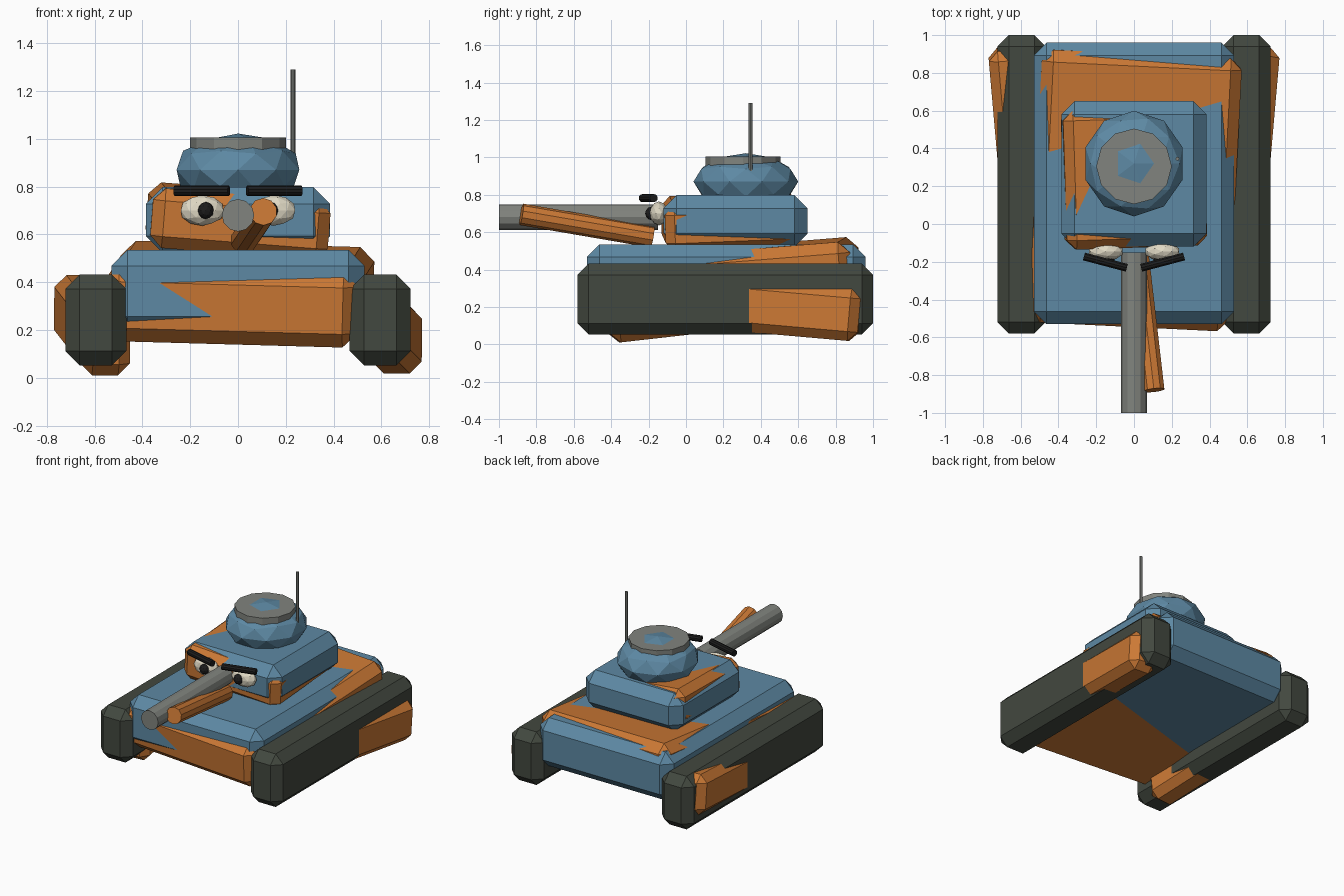
import bpy, bmesh, math
from mathutils import Vector, Matrix, Euler

if "Cube" in bpy.data.objects:
    bpy.data.objects.remove(bpy.data.objects["Cube"])

def material(name, rgb):
    m = bpy.data.materials.new(name)
    m.diffuse_color = (*rgb, 1)
    m.use_nodes = True
    m.node_tree.nodes["Principled BSDF"].inputs["Base Color"].default_value = m.diffuse_color
    return m

BLUE = material("blue", (0.11, 0.25, 0.37))
ORANGE = material("orange", (0.60, 0.19, 0.035))
TRACK = material("track_dark", (0.055, 0.065, 0.05))
STEEL = material("steel", (0.22, 0.23, 0.21))
BLACK = material("black", (0.012, 0.012, 0.012))
CREAM = material("cream", (0.75, 0.70, 0.56))

def finish(name, bm, matrix, mat):
    mesh = bpy.data.meshes.new(name)
    bm.to_mesh(mesh)
    bm.free()
    mesh.materials.append(mat)
    ob = bpy.data.objects.new(name, mesh)
    ob.matrix_world = matrix
    bpy.context.collection.objects.link(ob)
    return ob

def block(name, center, size, chamfer, mat, rot=(0, 0, 0)):
    """Chamfered box; rot in degrees."""
    bm = bmesh.new()
    bmesh.ops.create_cube(bm, size=1)
    bmesh.ops.scale(bm, vec=size, verts=bm.verts)
    bmesh.ops.bevel(bm, geom=bm.edges[:], offset=chamfer, segments=1,
                    profile=0.5, affect='EDGES')
    e = Euler([math.radians(a) for a in rot])
    return finish(name, bm, Matrix.LocRotScale(Vector(center), e, None), mat)

def rod(name, a, b, radius, mat, sides=12):
    """Capped cylinder from a to b."""
    a, b = Vector(a), Vector(b)
    bm = bmesh.new()
    bmesh.ops.create_cone(bm, cap_ends=True, segments=sides, radius1=radius,
                          radius2=radius, depth=(b - a).length)
    q = (b - a).to_track_quat('Z', 'Y')
    return finish(name, bm, Matrix.LocRotScale((a + b) / 2, q, None), mat)

def ball(name, center, radii, mat):
    bm = bmesh.new()
    bmesh.ops.create_icosphere(bm, subdivisions=2, radius=1)
    bmesh.ops.scale(bm, vec=radii, verts=bm.verts)
    return finish(name, bm, Matrix.Translation(center), mat)

# Main body
block("hull", (0, 0.215, 0.362), (1.06, 1.49, 0.346), 0.067, BLUE)
block("turret", (0, 0.265, 0.66), (0.77, 0.77, 0.275), 0.07, BLUE)
ball("cupola", (0, 0.32, 0.87), (0.27, 0.28, 0.152), BLUE)
rod("hatch", (0, 0.305, 0.953), (0, 0.305, 1.005), 0.2, STEEL)
rod("antenna", (0.23, 0.345, 0.86), (0.23, 0.345, 1.29), 0.01, STEEL, 8)
rod("gun_barrel", (0, -0.15, 0.68), (0, -1.0, 0.68), 0.068, STEEL)

# Tracks, eyes and brows on both sides
for side, s in (("left", -1), ("right", 1)):
    block(f"track_{side}", (s * 0.595, 0.21, 0.242), (0.255, 1.58, 0.38), 0.06, TRACK)
    ball(f"eye_{side}", (s * 0.15, -0.145, 0.7), (0.094, 0.05, 0.064), CREAM)
    ball(f"pupil_{side}", (s * 0.135, -0.185, 0.7), (0.034, 0.034, 0.036), BLACK)
    rod(f"brow_{side}", (s * 0.265, -0.172, 0.782), (s * 0.038, -0.232, 0.782), 0.022, BLACK, 10)

# Crooked orange under-shapes poking through
block("orange_hull", (0.005, 0.185, 0.35), (1.06, 1.45, 0.315), 0.06, ORANGE, (4.6, 1.6, -2.8))
block("orange_turret", (0, 0.245, 0.655), (0.745, 0.735, 0.25), 0.05, ORANGE, (2.3, 4.5, 2))
block("orange_track_left", (-0.61, 0.255, 0.22), (0.21, 1.36, 0.28), 0.05, ORANGE, (6.4, 0, 5))
block("orange_track_right", (0.61, 0.255, 0.213), (0.21, 1.36, 0.28), 0.05, ORANGE, (-5, 0, -5))
rod("orange_barrel", (0.025, -0.18, 0.575), (0.106, -0.88, 0.695), 0.058, ORANGE, 10)
